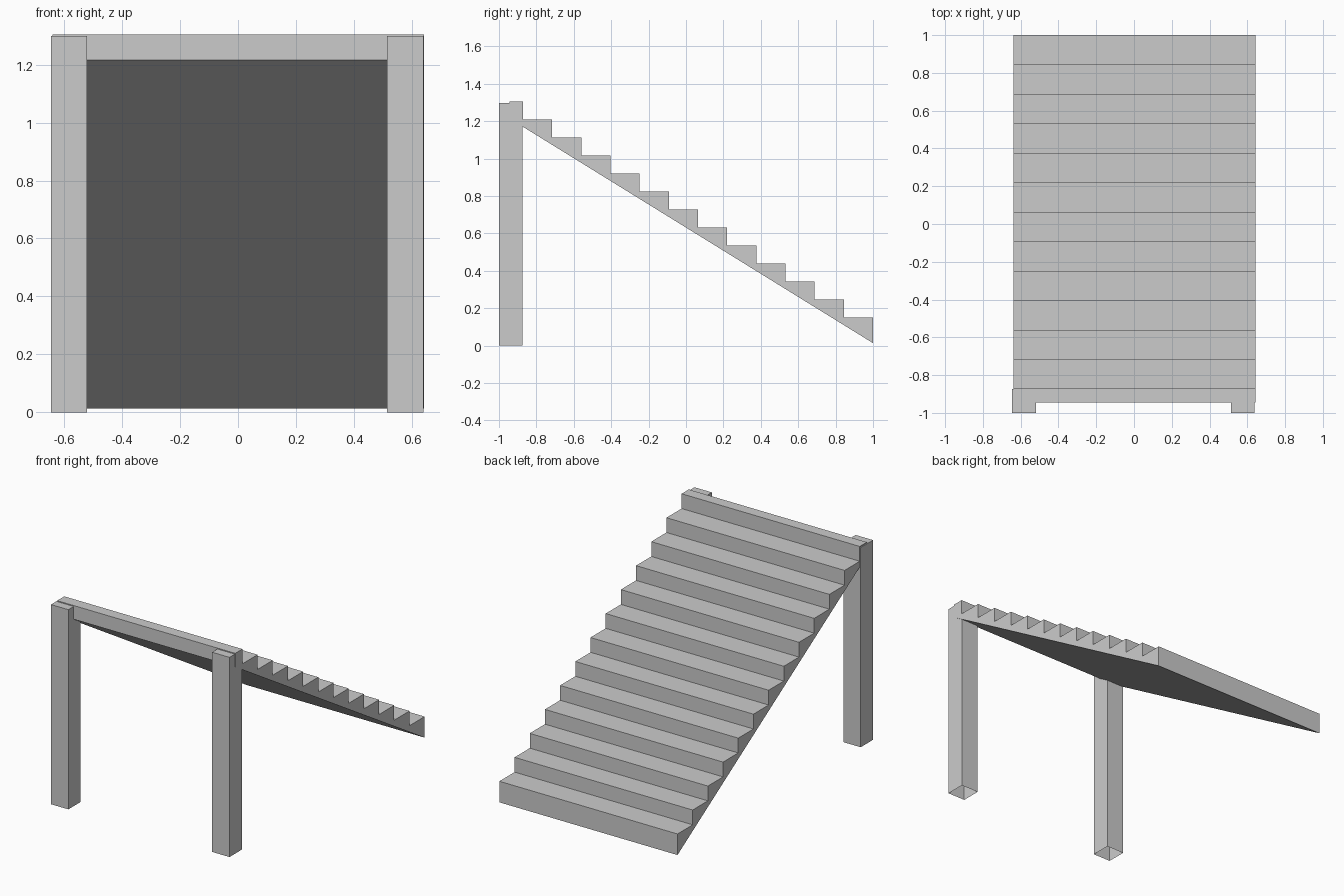
import bpy
import bmesh

cube = bpy.data.objects.get("Cube")
if cube:
    bpy.data.objects.remove(cube, do_unlink=True)

# Single plain concrete colour
concrete = bpy.data.materials.new("concrete_grey")
concrete.use_nodes = True
GREY = (0.6, 0.6, 0.6, 1)
concrete.diffuse_color = GREY
concrete.node_tree.nodes["Principled BSDF"].inputs["Base Color"].default_value = GREY


def add_object(name, bm):
    mesh = bpy.data.meshes.new(name)
    bmesh.ops.recalc_face_normals(bm, faces=bm.faces)
    bm.to_mesh(mesh)
    bm.free()
    mesh.materials.append(concrete)
    obj = bpy.data.objects.new(name, mesh)
    bpy.context.collection.objects.link(obj)
    return obj


def extruded_profile(name, points, x0, x1):
    """Closed y-z outline swept across the width."""
    bm = bmesh.new()
    face = bm.faces.new([bm.verts.new((x0, y, z)) for y, z in points])
    swept = bmesh.ops.extrude_face_region(bm, geom=[face], use_keep_orig=True)
    moved = [v for v in swept["geom"] if isinstance(v, bmesh.types.BMVert)]
    bmesh.ops.translate(bm, verts=moved, vec=(x1 - x0, 0, 0))
    return add_object(name, bm)


def open_post(name, x0, x1, y0, y1, height):
    """Square post without a bottom face."""
    bm = bmesh.new()
    bmesh.ops.create_cube(bm, size=1)
    for v in bm.verts:
        v.co = (x1 if v.co.x > 0 else x0,
                y1 if v.co.y > 0 else y0,
                height if v.co.z > 0 else 0)
    bmesh.ops.recalc_face_normals(bm, faces=bm.faces)
    bottom = [f for f in bm.faces if f.normal.z < -0.9]
    bmesh.ops.delete(bm, geom=bottom, context="FACES_ONLY")
    return add_object(name, bm)


# Stair flight: stepped top, sloping underside, narrow top landing
STEPS = 13
BACK, TOP_RISER, FRONT = 1.0, -0.872, -0.945
LOW, HIGH = 0.15, 1.304
run = (BACK - TOP_RISER) / (STEPS - 1)
rise = (HIGH - LOW) / (STEPS - 1)

outline = [(BACK, 0.013)]
for i in range(STEPS):
    z = LOW + i * rise
    outline.append((BACK - i * run, z))
    outline.append((max(BACK - (i + 1) * run, FRONT), z))
outline.append((FRONT, 1.215))
extruded_profile("stair_flight", outline, -0.639, 0.642)

# Two supporting posts at the high end
open_post("right_post", -0.645, -0.52, -1.0, -0.873, 1.298)
open_post("left_post", 0.514, 0.639, -1.0, -0.873, 1.298)
